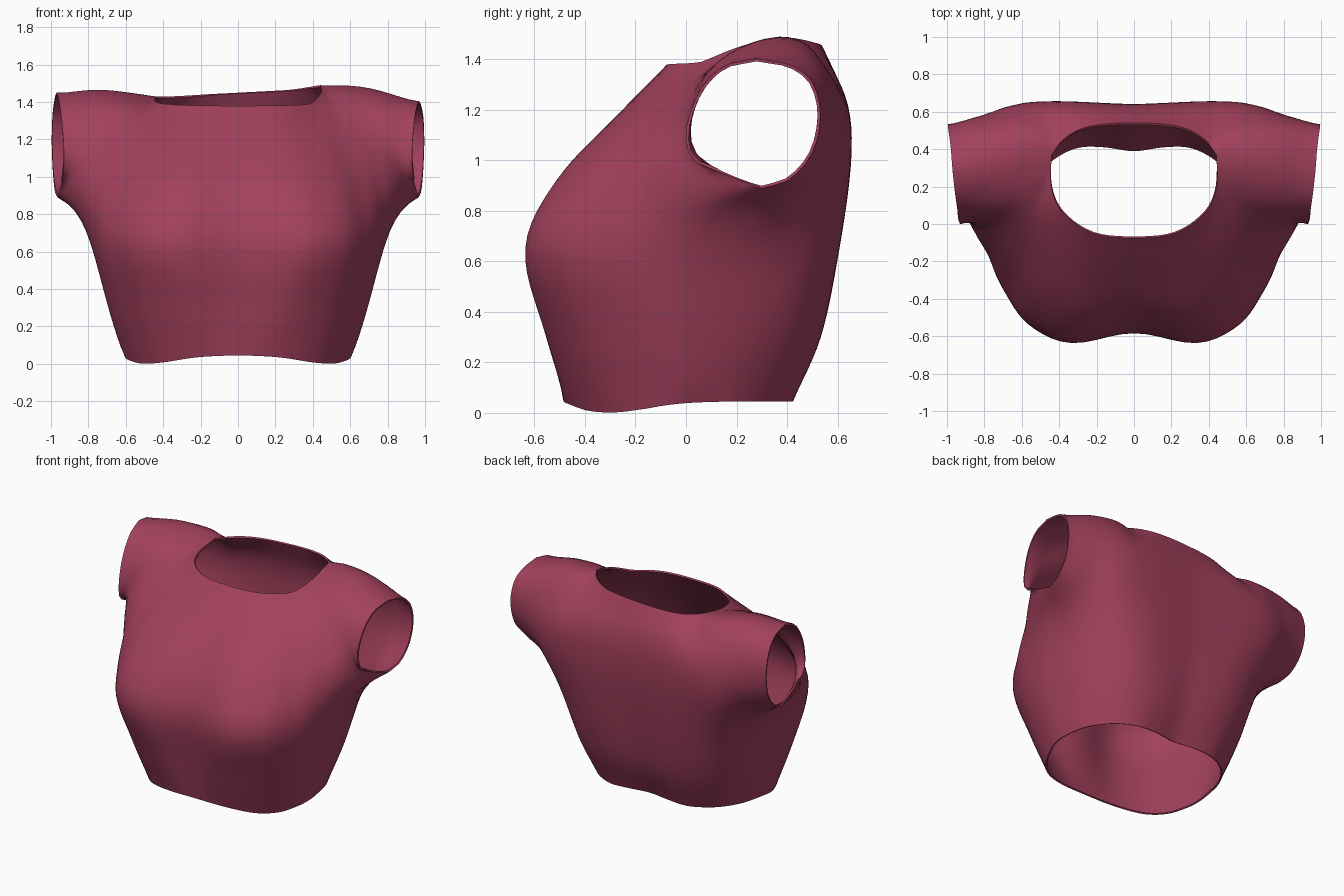
import bpy, bmesh, math
from mathutils import Vector

cube = bpy.data.objects.get("Cube")
if cube:
    bpy.data.objects.remove(cube, do_unlink=True)

HALF = 16       # rows below the armpit, and again above it
STEPS = 5       # faces between neighbouring seam lines
CORNER = 4      # seam line that meets the corner of the neckline


def V(*points):
    return [Vector(p) for p in points]


def curve_point(a, b, c, d, t):
    """Point between b and c on a smooth curve through a, b, c, d."""
    return b + 0.5 * t * (c - a + t * (2 * a - 5 * b + 4 * c - d + t * (3 * (b - c) + d - a)))


def spline(points, steps, before=None, after=None):
    """Smooth curve through all points, with optional neighbours past its ends."""
    first = before if before is not None else 2 * points[0] - points[1]
    last = after if after is not None else 2 * points[-1] - points[-2]
    p = [first] + points + [last]
    out = [curve_point(*p[i:i + 4], s / steps) for i in range(len(p) - 3) for s in range(steps)]
    return out + [points[-1].copy()]


def even(points, count, after=None):
    """Smooth curve resampled to evenly spaced points."""
    fine = spline(points, 24, None, after)
    run = [0.0]
    for a, b in zip(fine, fine[1:]):
        run.append(run[-1] + (b - a).length)
    out, k = [], 0
    for i in range(count + 1):
        target = run[-1] * i / count
        while k < len(fine) - 2 and run[k + 1] < target:
            k += 1
        f = (target - run[k]) / max(run[k + 1] - run[k], 1e-9)
        out.append(fine[k].lerp(fine[k + 1], min(f, 1.0)))
    return out


# Seam lines of the left half, each from the hem up, from the centre outwards
front_centre = V((0, -.485, .045), (0, -.53, .3), (0, -.58, .65),
                 (0, -.48, .93), (0, -.27, 1.18), (0, -.075, 1.38))
front_bust = V((.22, -.465, .035), (.26, -.555, .3), (.34, -.645, .65),
               (.3, -.51, .93), (.25, -.265, 1.18), (.22, -.05, 1.382))
front_outer_bust = V((.4, -.385, .008), (.48, -.47, .3), (.57, -.54, .65),
                     (.52, -.42, .93), (.43, -.2, 1.18), (.38, .06, 1.39))
front_neck_side = V((.51, -.28, .002), (.6, -.34, .3), (.685, -.38, .65), (.65, -.29, .93),
                    (.56, -.12, 1.18), (.5, .07, 1.35), (.442, .2, 1.425))
front_neck_corner = V((.57, -.17, .015), (.66, -.21, .3), (.745, -.25, .65), (.745, -.19, .93),
                      (.67, -.07, 1.17), (.57, .14, 1.395), (.44, .37, 1.46))
front_shoulder = V((.6, -.08, .03), (.69, -.09, .3), (.778, -.1, .65), (.84, -.075, .93),
                   (.81, -.02, 1.13), (.76, .1, 1.37), (.7, .34, 1.475))
back_centre = V((0, .4, .05), (0, .52, .3), (0, .595, .65),
                (0, .64, 1), (0, .625, 1.25), (0, .54, 1.45))
back_inner = V((.15, .42, .05), (.17, .535, .3), (.19, .605, .65),
               (.2, .648, 1), (.18, .63, 1.25), (.15, .535, 1.45))
back_blade = V((.29, .42, .045), (.33, .525, .3), (.37, .605, .65),
               (.4, .655, 1), (.36, .635, 1.25), (.28, .51, 1.45))
back_neck_side = V((.41, .37, .045), (.47, .475, .3), (.53, .565, .65),
                   (.58, .645, 1), (.53, .625, 1.25), (.38, .45, 1.455))
back_neck_corner = V((.5, .29, .045), (.57, .385, .3), (.64, .485, .65), (.72, .605, 1),
                     (.68, .605, 1.25), (.56, .5, 1.435), (.44, .37, 1.46))
back_shoulder = V((.57, .17, .045), (.65, .23, .3), (.73, .32, .65), (.85, .54, 1),
                  (.84, .565, 1.25), (.76, .49, 1.42), (.7, .34, 1.475))
side_seam = V((.6, .02, .04), (.628, .02, .09), (.69, .03, .3),
              (.785, .08, .65), (.865, .19, .82), (.965, .3, .89))
armhole_front = V((.965, .3, .89), (.945, .11, .962), (.935, .02, 1.012), (.93, 0, 1.12),
                  (.94, .05, 1.27), (.955, .15, 1.385), (.97, .28, 1.427))
armhole_back = V((.965, .3, .89), (.98, .41, .925), (.99, .5, 1.03), (.996, .533, 1.18),
                 (.992, .5, 1.32), (.98, .41, 1.4), (.97, .28, 1.427))

fronts = [front_centre, front_bust, front_outer_bust, front_neck_side,
          front_neck_corner, front_shoulder]
backs = [back_centre, back_inner, back_blade, back_neck_side, back_neck_corner, back_shoulder]


def columns(seams, others, armhole):
    cols = [even(s, 2 * HALF, o[-2] if i >= CORNER else None)
            for i, (s, o) in enumerate(zip(seams, others))]
    return cols + [even(side_seam, HALF)[:-1] + even(armhole, HALF)]


def sheet(cols, other):
    """Rows of points across the half panel, blending round the side seam."""
    rows = []
    for j in range(2 * HALF + 1):
        line = [c[j] for c in cols]
        inner = line[1].copy()
        inner.x = -inner.x
        wrap = max(0.0, min(1.0, 1 - (j - HALF) / 4))
        after = (2 * line[-1] - line[-2]).lerp(other[-2][j], wrap)
        smooth = spline(line, STEPS, inner, after)
        # Towards the neckline the rows turn sharply at its corner
        turned = (spline(line[:CORNER + 1], STEPS, inner)
                  + spline(line[CORNER:], STEPS, None, after)[1:])
        turn = max(0.0, 1 - (2 * HALF - j) / 6)
        rows.append([a.lerp(b, turn) for a, b in zip(smooth, turned)])
    return rows


front_cols = columns(fronts, backs, armhole_front)
back_cols = columns(backs, fronts, armhole_back)
front_rows = sheet(front_cols, back_cols)
back_rows = sheet(back_cols, front_cols)

# Join front and back along the shoulder seam
for i in range(CORNER * STEPS, len(front_rows[-1])):
    joined = (front_rows[-1][i] + back_rows[-1][i]) / 2
    front_rows[-1][i] = joined
    back_rows[-1][i] = joined.copy()


def settle(p):
    """Slight natural tilt of the shoulders."""
    crest = max(0.0, 1 - ((p.y - 0.33) / 0.27) ** 2)
    lift = max(0.0, (p.z - 1.1) / 0.36) * crest
    return Vector((p.x, p.y, p.z + 0.032 * lift * math.sin(math.pi * p.x / 0.74)))


# Build both panels and their mirrored halves
bm = bmesh.new()
for rows, facing in ((front_rows, 1), (back_rows, -1)):
    for side in (1, -1):
        grid = [[bm.verts.new(settle(Vector((p.x * side, p.y, p.z)))) for p in row] for row in rows]
        for low, high in zip(grid, grid[1:]):
            for i in range(len(low) - 1):
                quad = [low[i], low[i + 1], high[i + 1], high[i]]
                bm.faces.new(quad if facing * side > 0 else quad[::-1])
bmesh.ops.remove_doubles(bm, verts=bm.verts, dist=0.0005)

# Relax the cloth a little, keeping the open edges in place
inside = [v for v in bm.verts if not v.is_boundary]
for _ in range(4):
    bmesh.ops.smooth_vert(bm, verts=inside, factor=0.4,
                          use_axis_x=True, use_axis_y=True, use_axis_z=True)
mesh = bpy.data.meshes.new("cropped_top")
bm.to_mesh(mesh)
bm.free()

# Cloth colour
cloth = bpy.data.materials.new("berry_cloth")
cloth.use_nodes = True
colour = (0.36, 0.052, 0.108, 1)
cloth.diffuse_color = colour
cloth.node_tree.nodes["Principled BSDF"].inputs["Base Color"].default_value = colour
mesh.materials.append(cloth)

top = bpy.data.objects.new("cropped_top", mesh)
bpy.context.collection.objects.link(top)

# Cloth thickness, applied so that the rims stay crisp
bpy.ops.object.select_all(action='DESELECT')
top.select_set(True)
bpy.context.view_layer.objects.active = top
shell = top.modifiers.new("thickness", 'SOLIDIFY')
shell.thickness = 0.012
shell.offset = -1
bpy.ops.object.modifier_apply(modifier=shell.name)
bpy.ops.object.shade_smooth_by_angle(angle=math.radians(50))
